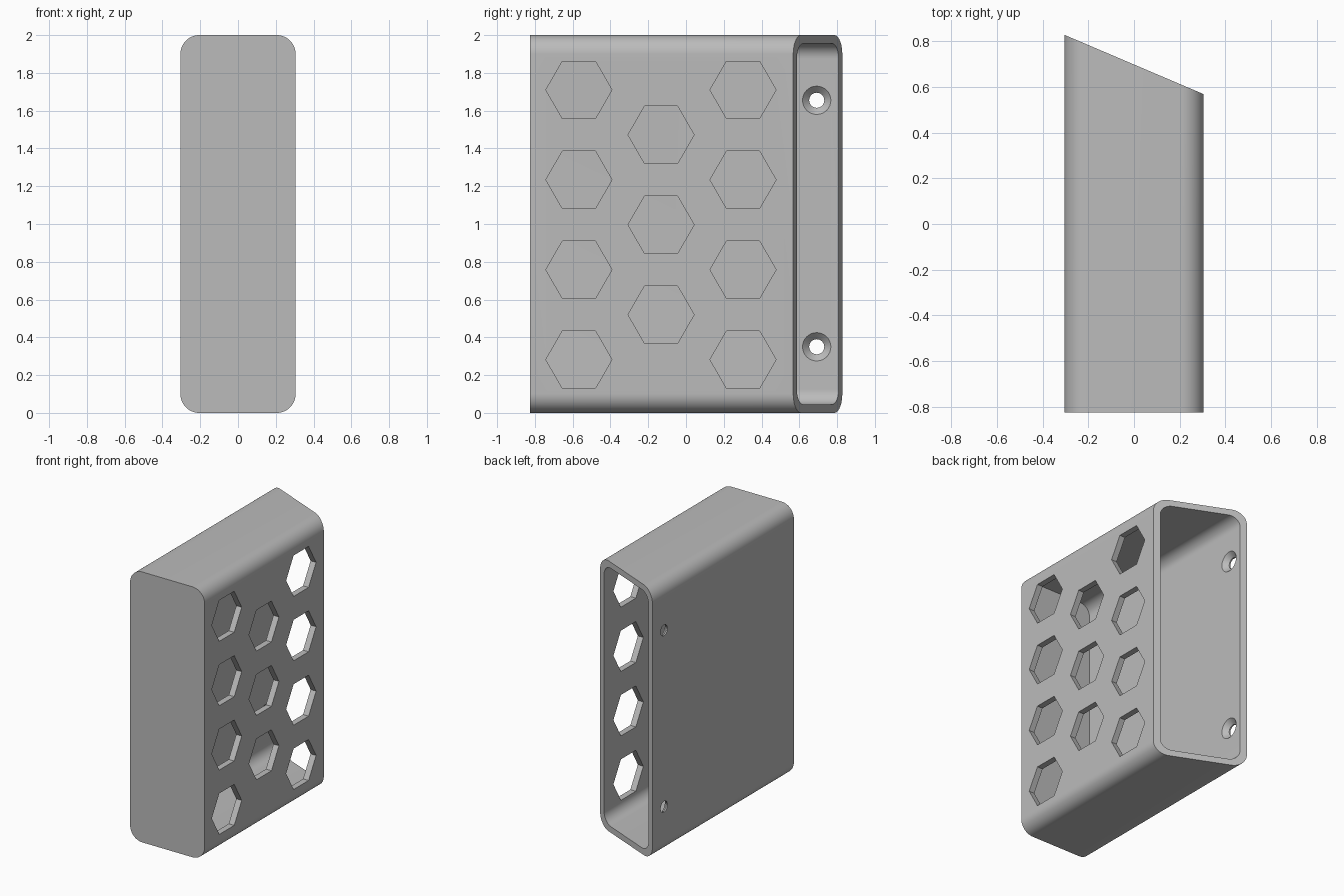
import bpy, bmesh, math

cube = bpy.data.objects.get("Cube")
if cube:
    bpy.data.objects.remove(cube, do_unlink=True)

HALF_X, FRONT, WALL = 0.305, -0.825, 0.045
BACK_MID, SLOPE = 0.6975, -0.426   # slanted open end

grey = bpy.data.materials.new("plain grey")
grey.use_nodes = True
GREY = (0.5, 0.5, 0.5, 1)
grey.diffuse_color = GREY
grey.node_tree.nodes["Principled BSDF"].inputs["Base Color"].default_value = GREY


def rounded_rect(inset, radius, steps=12):
    """Rounded rectangle in x and z, running around the case."""
    w, h = HALF_X - inset - radius, 1 - inset - radius
    pts = []
    for i, (sx, sz) in enumerate([(1, 1), (-1, 1), (-1, -1), (1, -1)]):
        for k in range(steps + 1):
            a = math.pi / 2 * (i + k / steps)
            pts.append((sx * w + radius * math.cos(a), 1 + sz * h + radius * math.sin(a)))
    return pts


def make_object(name, rings):
    """Skin a chain of equal point rings and close both ends."""
    bm = bmesh.new()
    loops = [[bm.verts.new(p) for p in ring] for ring in rings]
    n = len(loops[0])
    for a, b in zip(loops, loops[1:]):
        for i in range(n):
            j = (i + 1) % n
            bm.faces.new((a[i], a[j], b[j], b[i]))
    bm.faces.new(loops[0])
    bm.faces.new(loops[-1])
    bmesh.ops.recalc_face_normals(bm, faces=bm.faces)
    mesh = bpy.data.meshes.new(name)
    bm.to_mesh(mesh)
    bm.free()
    mesh.materials.append(grey)
    obj = bpy.data.objects.new(name, mesh)
    bpy.context.collection.objects.link(obj)
    return obj


def along_x(y, z, stations, sides):
    """Rings about an axis parallel to x; stations are (x, radius)."""
    angles = [2 * math.pi * i / sides for i in range(sides)]
    return [[(x, y + r * math.cos(a), z + r * math.sin(a)) for a in angles]
            for x, r in stations]


def cut(target, name, rings):
    cutter = make_object(name, rings)
    cutter.hide_render = True
    mod = target.modifiers.new(name, "BOOLEAN")
    mod.operation = "DIFFERENCE"
    mod.solver = "EXACT"
    mod.object = cutter
    bpy.context.view_layer.objects.active = target
    bpy.ops.object.modifier_apply(modifier=mod.name)
    bpy.data.objects.remove(cutter, do_unlink=True)


# Hollow case: closed front, rounded long edges, slanted open back
outer = rounded_rect(0, 0.1)
inner = rounded_rect(WALL, 0.08)
case = make_object("case", [
    [(x, FRONT, z) for x, z in outer],
    [(x, BACK_MID + SLOPE * x, z) for x, z in outer],
    [(x, BACK_MID + SLOPE * x, z) for x, z in inner],
    [(x, FRONT + WALL, z) for x, z in inner],
])

# Staggered hexagonal openings in the left wall
PITCH = 0.476
for y, z0, count in [(-0.567, 0.282, 4), (-0.132, 0.52, 3), (0.302, 0.282, 4)]:
    for i in range(count):
        cut(case, "hexagon_cutter",
            along_x(y, z0 + i * PITCH, [(0.2, 0.175), (0.4, 0.175)], 6))

# Countersunk screw holes in the right wall
for z in (0.35, 1.655):
    cut(case, "screw_hole_cutter",
        along_x(0.692, z, [(-0.4, 0.04), (-0.295, 0.04), (-0.26, 0.075), (-0.22, 0.075)], 32))

bpy.ops.object.select_all(action="DESELECT")
case.select_set(True)
bpy.context.view_layer.objects.active = case
bpy.ops.object.shade_smooth_by_angle(angle=math.radians(30))
